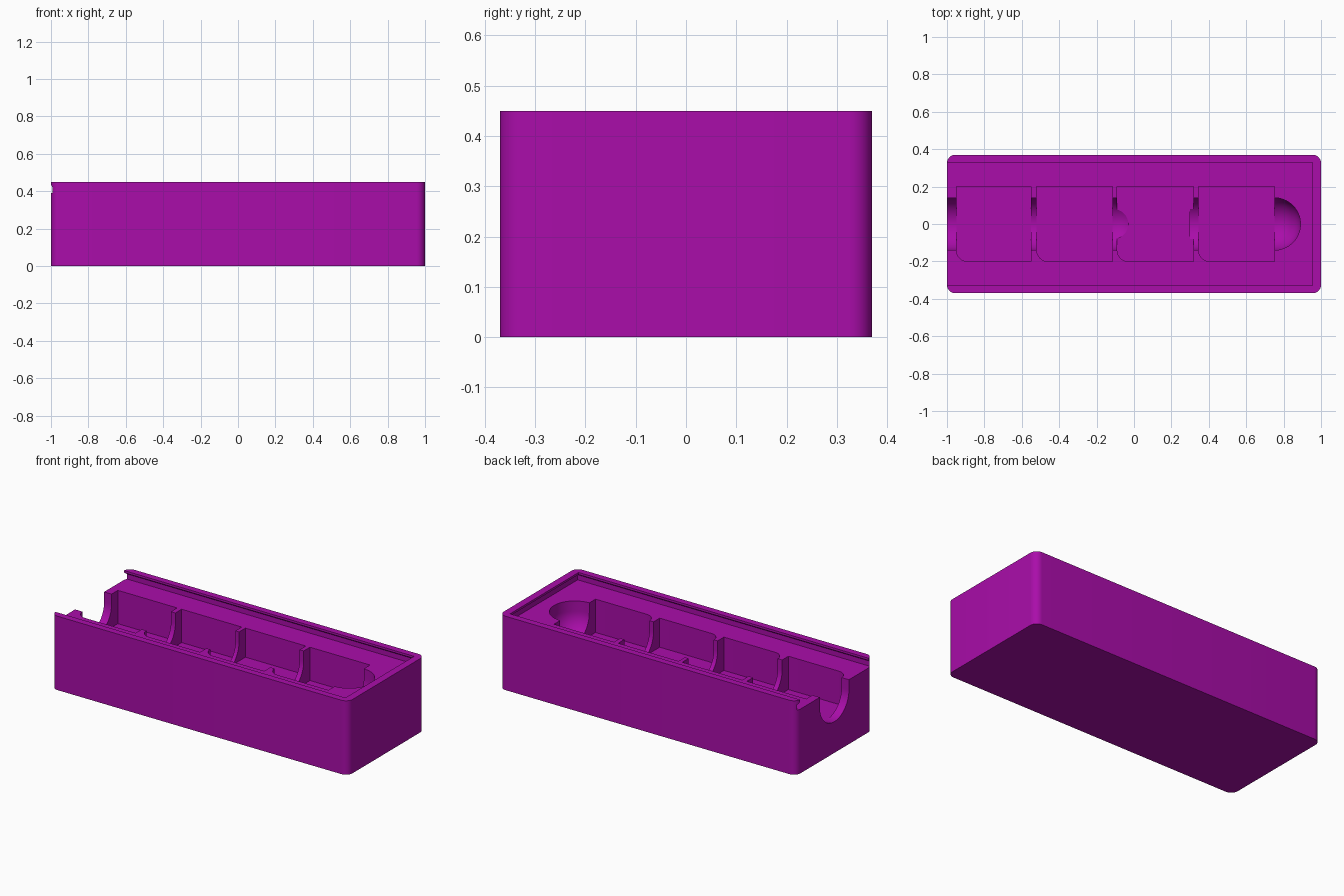
import bpy, bmesh, math

if "Cube" in bpy.data.objects:
    bpy.data.objects.remove(bpy.data.objects["Cube"])

purple = bpy.data.materials.new("purple plastic")
purple.diffuse_color = (0.40, 0.004, 0.40, 1)
purple.use_nodes = True
purple.node_tree.nodes["Principled BSDF"].inputs["Base Color"].default_value = purple.diffuse_color


def loft(name, rings):
    """Solid made by stacking closed rings of equal point count."""
    bm = bmesh.new()
    loops = [[bm.verts.new(p) for p in ring] for ring in rings]
    n = len(loops[0])
    for a, b in zip(loops, loops[1:]):
        for i in range(n):
            j = (i + 1) % n
            bm.faces.new((a[i], a[j], b[j], b[i]))
    bm.faces.new(loops[0][::-1])
    bm.faces.new(loops[-1])
    bmesh.ops.recalc_face_normals(bm, faces=bm.faces)
    me = bpy.data.meshes.new(name)
    bm.to_mesh(me)
    bm.free()
    ob = bpy.data.objects.new(name, me)
    bpy.context.collection.objects.link(ob)
    me.materials.append(purple)
    return ob


def outline(x0, x1, y0, y1, radii, steps=10):
    """Rectangle outline; radii for corners (x1,y1), (x0,y1), (x0,y0), (x1,y0)."""
    pts = []
    corners = ((x1, y1, -1, -1), (x0, y1, 1, -1), (x0, y0, 1, 1), (x1, y0, -1, 1))
    for k, ((cx, cy, sx, sy), r) in enumerate(zip(corners, radii)):
        if r == 0:
            pts.append((cx, cy))
            continue
        for i in range(steps + 1):
            a = math.pi / 2 * (k + i / steps)
            pts.append((cx + sx * r + r * math.cos(a), cy + sy * r + r * math.sin(a)))
    return pts


def prism(name, pts, z0, z1):
    return loft(name, [[(x, y, z) for x, y in pts] for z in (z0, z1)])


def cut(target, cutter):
    mod = target.modifiers.new("cut", "BOOLEAN")
    mod.operation = "DIFFERENCE"
    mod.solver = "EXACT"
    mod.object = cutter
    bpy.context.view_layer.objects.active = target
    bpy.ops.object.modifier_apply(modifier=mod.name)
    bpy.data.objects.remove(cutter)


FLOOR = 0.392        # ledge under the sliding lid
R, AXIS = 0.14, 0.33  # finger channel radius and axis height


def channel(x0, x1):
    """U-shaped finger channel along x with a ball-shaped end at x1."""
    n = 24
    sections = [(x0, R), (x1, R)]
    for i in range(1, 16):
        a = math.pi / 2 * i / 16
        sections.append((x1 + R * math.sin(a), R * math.cos(a)))
    sections.append((x1 + R, 0.0005))
    rings = []
    for x, r in sections:
        ring = [(x, r * math.cos(math.pi + math.pi * i / n),
                 AXIS + r * math.sin(math.pi + math.pi * i / n)) for i in range(n + 1)]
        rings.append(ring + [(x, r, 0.6), (x, -r, 0.6)])
    return loft("channel_cutter", rings)


# Box body with rounded upright edges
box = prism("box_body", outline(-1, 1, -0.37, 0.37, [0.045] * 4), 0, 0.45)

# Undercut slide-in recess for the lid, open at the left end
lid_rings = []
for z, grow in ((FLOOR, 0.02), (0.423, 0.02), (0.437, 0), (0.5, 0)):
    pts = outline(-1.1, 0.955 + grow, -0.33 - grow, 0.33 + grow, [0] * 4)
    lid_rings.append([(x, y, z) for x, y in pts])
cut(box, loft("lid_recess_cutter", lid_rings))

# Finger channels
cut(box, channel(-1.1, -0.11))
cut(box, channel(0.30, 0.75))

# Four pockets, each with one rounded corner; the third is shallower
for x0, x1, z in ((-0.95, -0.55, 0.189), (-0.52, -0.115, 0.189),
                  (-0.09, 0.317, 0.215), (0.345, 0.75, 0.189)):
    cut(box, prism("pocket_cutter", outline(x0, x1, -0.2, 0.2, [0, 0, 0.06, 0]), z, 0.6))

# Smooth rounded surfaces, sharp edges kept
bpy.ops.object.select_all(action="DESELECT")
box.select_set(True)
bpy.context.view_layer.objects.active = box
bpy.ops.object.shade_smooth_by_angle(angle=math.radians(30))
